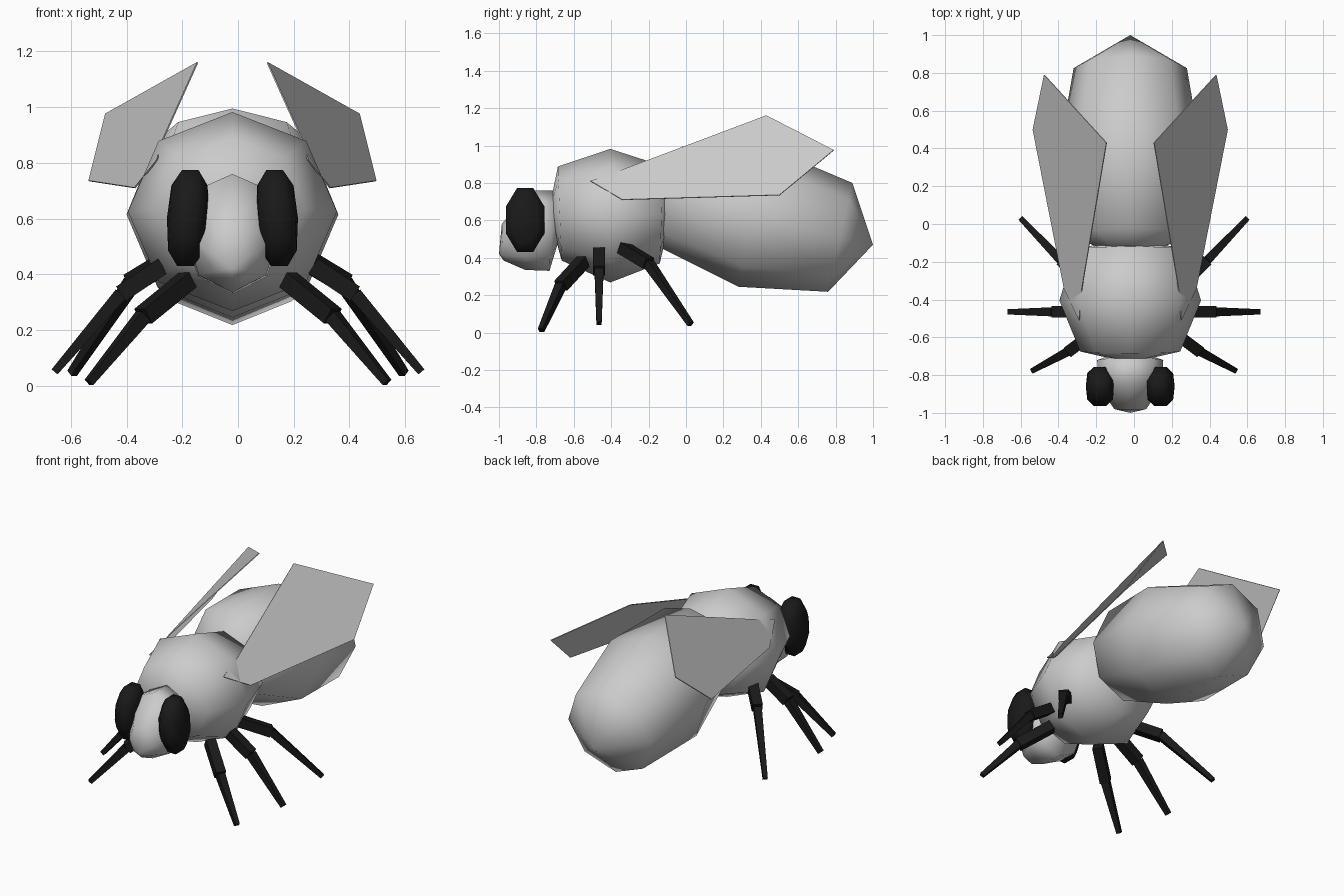
import bpy, bmesh, math
from mathutils import Vector

if "Cube" in bpy.data.objects:
    bpy.data.objects.remove(bpy.data.objects["Cube"])

CX = -0.02  # body centre line


def material(name, c):
    m = bpy.data.materials.new(name)
    m.diffuse_color = (c, c, c, 1)
    m.use_nodes = True
    m.node_tree.nodes["Principled BSDF"].inputs["Base Color"].default_value = m.diffuse_color
    return m


black = material("black", 0.01)


def finish(bm, name, smooth, mat=None):
    bmesh.ops.recalc_face_normals(bm, faces=bm.faces[:])
    for f in bm.faces:
        f.smooth = smooth
    me = bpy.data.meshes.new(name)
    bm.to_mesh(me)
    bm.free()
    ob = bpy.data.objects.new(name, me)
    bpy.context.collection.objects.link(ob)
    if mat:
        me.materials.append(mat)
    return ob


def skin(bm, rings, poles):
    """Bridge rings of vertices and close both ends with a point."""
    for a, b in zip(rings, rings[1:]):
        for i in range(len(a)):
            j = (i + 1) % len(a)
            bm.faces.new((a[i], a[j], b[j], b[i]))
    for ring, p in ((rings[0], poles[0]), (rings[-1], poles[1])):
        tip = bm.verts.new(p)
        for i in range(len(ring)):
            bm.faces.new((ring[i], ring[(i + 1) % len(ring)], tip))


def body(name, front, rings, back):
    """Eight-sided loft along y; ring = bottom (y, z), top (y, z), half width, top-corner factor."""
    bm = bmesh.new()
    loops = []
    for (y0, z0), (y1, z1), hw, corner in rings:
        loop = []
        for k in range(8):
            a = k * math.pi / 4
            s, c = math.sin(a), math.cos(a)
            if 0.1 < c < 0.9:
                c = corner
            t = (c + 1) / 2
            loop.append(bm.verts.new((CX + hw * s, y0 + (y1 - y0) * t, z0 + (z1 - z0) * t)))
        loops.append(loop)
    skin(bm, loops, [(CX, *front), (CX, *back)])
    return finish(bm, name, True)


# Body segments
body("thorax", (-0.735, 0.645), [
    ((-0.665, 0.385), (-0.685, 0.888), 0.265, 0.71),
    ((-0.405, 0.268), (-0.405, 0.982), 0.375, 0.71),
    ((-0.14, 0.37), (-0.12, 0.89), 0.29, 0.71)], (-0.08, 0.63))
body("abdomen", (-0.2, 0.74), [
    ((-0.13, 0.45), (-0.02, 0.995), 0.275, 0.82),
    ((0.28, 0.245), (0.45, 0.985), 0.38, 0.73),
    ((0.76, 0.218), (0.89, 0.80), 0.30, 0.71)], (1.0, 0.47))
body("head", (-1.0, 0.42), [
    ((-0.975, 0.385), (-0.985, 0.58), 0.085, 0.71),
    ((-0.86, 0.335), (-0.84, 0.76), 0.17, 0.75),
    ((-0.73, 0.33), (-0.71, 0.76), 0.175, 0.71)], (-0.66, 0.56))


def eye(name, side):
    bm = bmesh.new()
    loops = []
    for dx, s in ((-0.065, 0.68), (-0.03, 1), (0.03, 1), (0.065, 0.68)):
        loop = []
        for k in range(8):
            a = (k + 0.5) * math.pi / 4
            y = -0.86 + 0.112 * s * math.cos(a)
            z = 0.602 + 0.186 * s * math.sin(a)
            loop.append(bm.verts.new((CX + side * (0.16 + dx - (z - 0.6) * 0.05), y, z)))
        loops.append(loop)
    skin(bm, loops, [(CX + side * 0.085, -0.86, 0.602), (CX + side * 0.235, -0.86, 0.602)])
    finish(bm, name, True, black)


def bar(bm, p, q, r0, r1):
    """Square tapered bar between two points."""
    p, q = Vector(p), Vector(q)
    d = (q - p).normalized()
    u = d.cross(Vector((0, 0, 1))).normalized()
    v = d.cross(u)
    ends = []
    for c, r in ((p, r0), (q, r1)):
        ends.append([bm.verts.new(c + u * r * i + v * r * j)
                     for i, j in ((1, 1), (-1, 1), (-1, -1), (1, -1))])
    a, b = ends
    for i in range(4):
        j = (i + 1) % 4
        bm.faces.new((a[i], a[j], b[j], b[i]))
    bm.faces.new(a)
    bm.faces.new(b)


LEGS = {  # root, knee, foot
    "front_leg": ((0.18, -0.55, 0.38), (0.34, -0.67, 0.25), (0.535, -0.775, 0.012)),
    "middle_leg": ((0.27, -0.465, 0.43), (0.42, -0.465, 0.33), (0.658, -0.465, 0.05)),
    "back_leg": ((0.24, -0.34, 0.455), (0.38, -0.20, 0.37), (0.595, 0.025, 0.045)),
}
WING = [(0.27, -0.51, 0.81), (0.255, -0.34, 0.87), (0.125, 0.43, 1.16),
        (0.455, 0.79, 0.975), (0.515, 0.50, 0.735), (0.35, -0.34, 0.71)]

# Paired parts
for side, word in ((1, "right"), (-1, "left")):
    eye(word + "_eye", side)
    for name, pts in LEGS.items():
        root, knee, foot = [Vector((side * x, y, z)) for x, y, z in pts]
        bm = bmesh.new()
        bar(bm, root, knee, 0.031, 0.031)
        bar(bm, knee, foot, 0.024, 0.014)
        finish(bm, word + "_" + name, False, black)
    bm = bmesh.new()
    bm.faces.new([bm.verts.new((CX + side * x, y, z)) for x, y, z in WING])
    wing = finish(bm, word + "_wing", False)
    solid = wing.modifiers.new("thickness", 'SOLIDIFY')
    solid.thickness = 0.005
    solid.offset = 0
